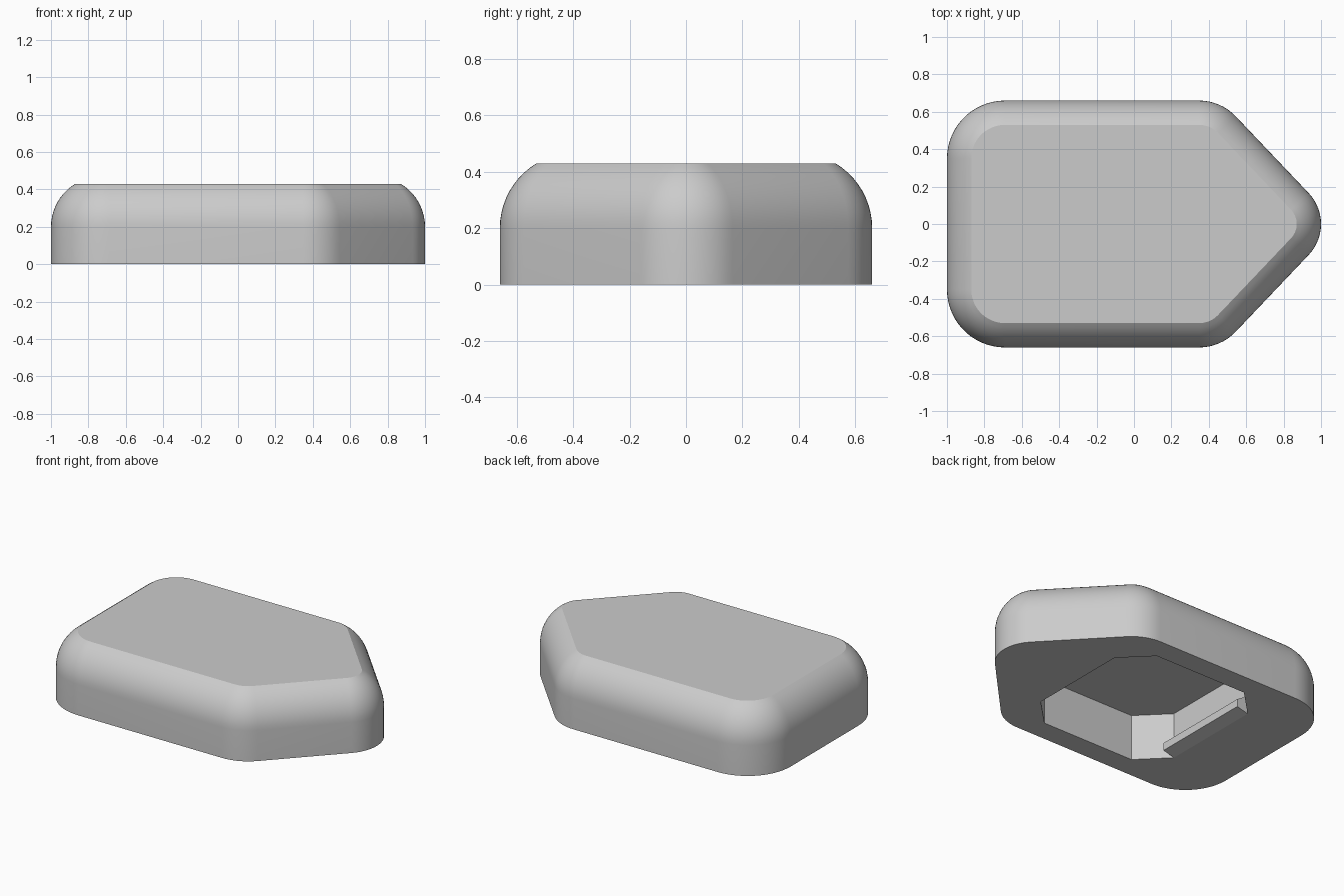
import bpy, bmesh, math

cube = bpy.data.objects.get("Cube")
if cube:
    bpy.data.objects.remove(cube, do_unlink=True)

grey = bpy.data.materials.new("plain grey")
grey.use_nodes = True
GREY = (0.6, 0.6, 0.6, 1)
grey.diffuse_color = GREY
grey.node_tree.nodes["Principled BSDF"].inputs["Base Color"].default_value = GREY

HEIGHT, WALL_TOP = 0.43, 0.2
DOME_ANGLE, DOME_RADIUS = math.radians(59), 0.268
POCKET_DEPTH = 0.30
BACK, FRONT, SIDE, CHAMFER = -0.592, 0.435, 0.517, 0.178


def make_object(name, bm):
    bmesh.ops.recalc_face_normals(bm, faces=bm.faces)
    mesh = bpy.data.meshes.new(name)
    bm.to_mesh(mesh)
    bm.free()
    mesh.materials.append(grey)
    obj = bpy.data.objects.new(name, mesh)
    bpy.context.collection.objects.link(obj)
    return obj


def outline(inset):
    """Rounded five-sided outline, moved inwards by inset."""
    slope = 43.5
    corners = [  # centre x, centre y, radius, start angle, end angle
        (0.76, 0, 0.24, -slope, slope),
        (0.348, 0.39, 0.27, slope, 90),
        (-0.69, 0.35, 0.31, 90, 180),
        (-0.69, -0.35, 0.31, 180, 270),
        (0.348, -0.39, 0.27, 270, 360 - slope),
    ]
    points = []
    for cx, cy, r, a0, a1 in corners:
        steps = max(6, round((a1 - a0) / 6))
        for i in range(steps + 1):
            a = math.radians(a0 + (a1 - a0) * i / steps)
            points.append((cx + (r - inset) * math.cos(a),
                           cy + (r - inset) * math.sin(a)))
    return points


def ring(bm, points, z):
    return [bm.verts.new((x, y, z)) for x, y in points]


def bridge(bm, low, high):
    n = len(low)
    for i in range(n):
        j = (i + 1) % n
        bm.faces.new((low[i], low[j], high[j], high[i]))


# Body: straight wall, rounded shoulder, flat top
bm = bmesh.new()
rings = [ring(bm, outline(0), 0)]
ARC_STEPS = 10
for i in range(ARC_STEPS + 1):
    a = DOME_ANGLE * i / ARC_STEPS
    z = WALL_TOP + (HEIGHT - WALL_TOP) * math.sin(a) / math.sin(DOME_ANGLE)
    rings.append(ring(bm, outline(DOME_RADIUS * (1 - math.cos(a))), z))
for low, high in zip(rings, rings[1:]):
    bridge(bm, low, high)
bm.faces.new(rings[-1])

# Pocket in the underside: chamfered rectangle
quarter = [(FRONT, SIDE - CHAMFER), (FRONT - CHAMFER, SIDE),
           (BACK + CHAMFER, SIDE), (BACK, SIDE - CHAMFER)]
octagon = quarter + [(x, -y) for x, y in reversed(quarter)]
mouth, floor = ring(bm, octagon, 0), ring(bm, octagon, POCKET_DEPTH)
bridge(bm, mouth, floor)
bm.faces.new(floor)

# Flat rim between the outer wall and the pocket
rim = [bm.edges.get((loop[i - 1], loop[i]))
       for loop in (rings[0], mouth) for i in range(len(loop))]
bmesh.ops.triangle_fill(bm, use_beauty=True, edges=rim, normal=(0, 0, -1))
body = make_object("body", bm)
bpy.context.view_layer.objects.active = body
body.select_set(True)
bpy.ops.object.shade_smooth_by_angle(angle=math.radians(25))
body.select_set(False)

# Catch lip along the back wall of the pocket
bm = bmesh.new()
profile = [(0, 0), (0.08, 0.02), (0.08, 0.07), (0, 0.12)]
half = SIDE - CHAMFER
ends = [[bm.verts.new((BACK + dx, y, z)) for dx, z in profile]
        for y in (-half, half)]
bridge(bm, *ends)
for end in ends:
    bm.faces.new(end)
make_object("catch_lip", bm)
